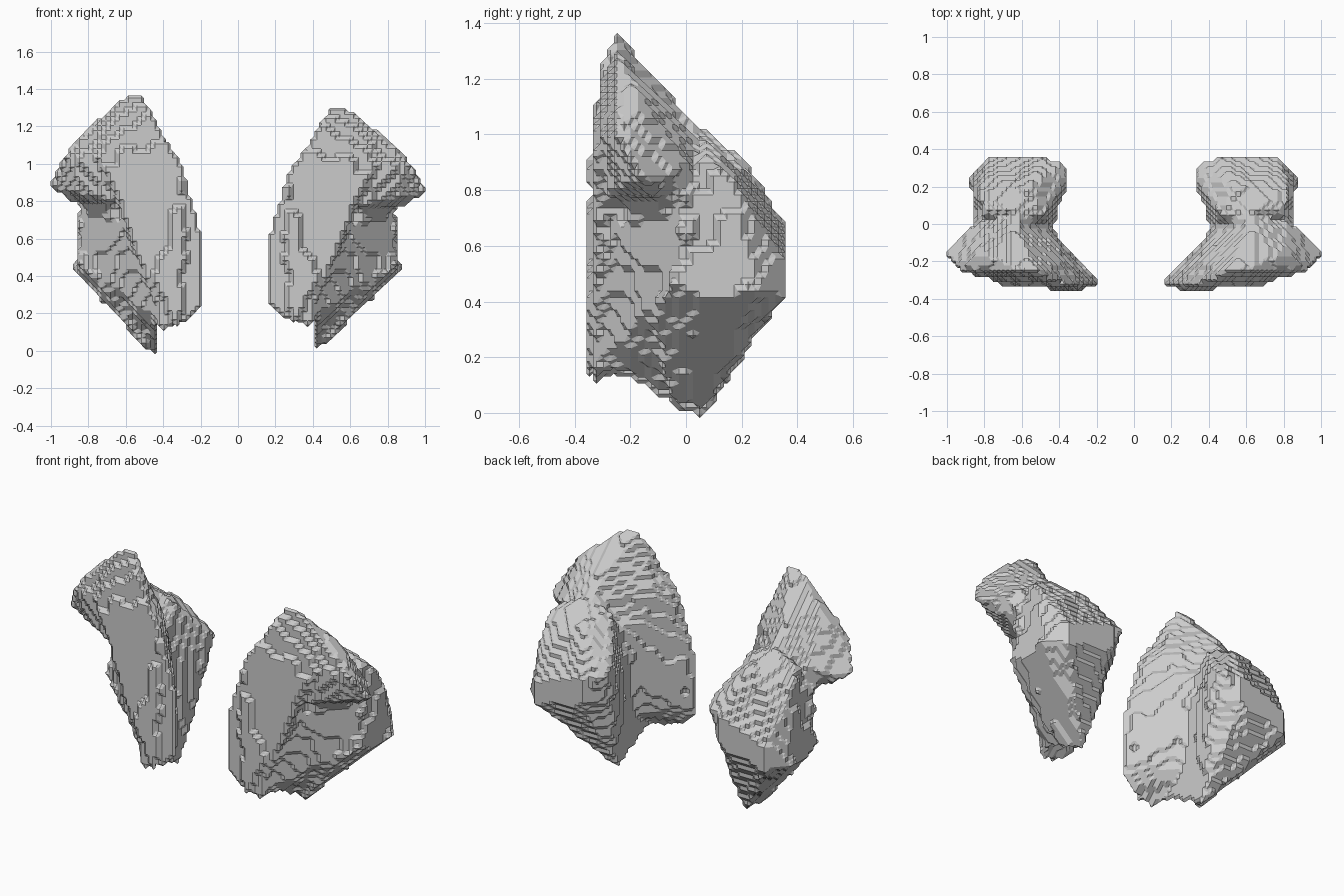
import bpy
import bmesh
import math
from itertools import product
from mathutils import Vector, noise

if "Cube" in bpy.data.objects:
    bpy.data.objects.remove(bpy.data.objects["Cube"], do_unlink=True)

CELL = 0.0247          # size of one step on the stepped surface
BLEND = 0.06           # softness of the joins between the masses

# Front blade: tall plate, steep along its lower outer edge
BLADE = [
    (.2, -.34, .16), (.3, -.35, .12), (.37, -.33, .13), (.15, -.33, .25),
    (.15, -.33, .6), (.25, -.34, .95), (.42, -.31, 1.24), (.5, -.25, 1.36),
    (.58, -.25, 1.36), (.4, -.35, .45), (.72, -.32, 1.02), (.18, -.28, .3),
    (.2, -.27, .6), (.34, -.2, 1.02), (.62, -.07, 1.17), (.43, -.08, .3),
    (.45, 0, .7), (.62, .03, 1.03),
]

# Upper outer wing of the blade
WING = [
    (.95, -.24, 1.03), (1.01, -.17, .88), (.97, -.12, .86), (.8, -.17, 1.19),
    (.72, -.31, 1.03), (.64, -.29, .8), (.7, -.05, .7), (.5, -.25, 1.34),
    (.59, -.25, 1.36), (.62, -.07, 1.17), (.62, .03, 1.03), (.82, .02, .92),
]

# Rear body: slanted back ridge tapering to a low tip
BODY = [
    (.36, .32, .69), (.32, .25, .71), (.46, .36, .66), (.78, .36, .43),
    (.87, .24, .43), (.78, .36, .54), (.46, .36, .5), (.83, .17, .88),
    (.52, .21, .92), (.66, .07, 1.01), (.8, .05, .96), (.46, .05, .95),
    (.41, .06, -.02), (.48, -.06, .02), (.86, .08, .42), (.84, -.05, .46),
    (.7, -.12, .32), (.55, .18, .2), (.43, -.06, .5),
]

# Core: fills the saddle between blade and body
CORE = [
    (.4, -.3, .15), (.44, -.2, .13), (.47, -.29, .55), (.68, -.13, .36),
    (.8, -.02, .45), (.8, .1, .6), (.68, -.2, .76), (.84, -.02, .84),
    (.62, 0, 1.05), (.64, .08, 1.), (.46, .06, .92), (.42, .05, .3),
    (.43, 0, .03),
]


def hull_planes(points):
    """Outward planes of the convex solid around the points."""
    bm = bmesh.new()
    for p in points:
        bm.verts.new(p)
    bmesh.ops.convex_hull(bm, input=bm.verts)
    middle = sum((Vector(p) for p in points), Vector()) / len(points)
    planes = []
    for face in bm.faces:
        face.normal_update()
        centre = face.calc_center_median()
        normal = face.normal.copy()
        if normal.dot(centre - middle) < 0:
            normal.negate()
        planes.append((normal, normal.dot(centre)))
    bm.free()
    return planes


SOLIDS = [hull_planes(points) for points in (BLADE, WING, BODY, CORE)]


def blend(a, b):
    """Rounded union of two distances."""
    h = max(BLEND - abs(a - b), 0) / BLEND
    return min(a, b) - h * h * BLEND / 4


def depth(p):
    """Signed distance to the blended solid, with a little roughness."""
    blade, wing, body, core = (
        max(n.dot(p) - d for n, d in planes) for planes in SOLIDS)
    front = min(blade, wing)
    joined = min(blend(front, core), blend(body, core))
    return joined + noise.noise(p * 9) * 0.01


# The six sides of a grid cell, as loops of corners
SIDES = []
for axis in range(3):
    u, v = (axis + 1) % 3, (axis + 2) % 3
    for level in (0, 1):
        loop = []
        for cu, cv in ((0, 0), (1, 0), (1, 1), (0, 1)):
            corner = [0, 0, 0]
            corner[axis], corner[u], corner[v] = level, cu, cv
            loop.append(tuple(corner))
        SIDES.append(loop if level else loop[::-1])


def cell_polygons(corners):
    """Closed loops of edge midpoints that part inside from outside corners."""
    follow = {}
    for side in SIDES:
        crossings = []
        for i in range(4):
            a, b = side[i], side[(i + 1) % 4]
            if corners[a] != corners[b]:
                key = tuple(s + t for s, t in zip(a, b))
                crossings.append((corners[b], key))
        for i, (entering, key) in enumerate(crossings):
            if entering:
                follow[key] = crossings[(i + 1) % len(crossings)][1]
    while follow:
        start, step = follow.popitem()
        loop = [start]
        while step != start:
            loop.append(step)
            step = follow.pop(step)
        yield loop


def build_lobe(name, place, material):
    """Sample the solid on a grid and skin it with chamfered steps."""
    size = [math.ceil(s / CELL) for s in (0.96, 0.84, 1.5)]
    origin = Vector((0.1, -0.42, -0.08))
    inside = {
        c: depth(origin + Vector(c) * CELL) < 0
        for c in product(*(range(n + 1) for n in size))
    }
    index, verts, faces = {}, [], []
    offsets = list(product((0, 1), repeat=3))
    for i, j, k in product(*(range(n) for n in size)):
        corners = {(a, b, c): inside[i + a, j + b, k + c] for a, b, c in offsets}
        if len(set(corners.values())) == 1:
            continue
        for loop in cell_polygons(corners):
            face = []
            for a, b, c in loop:
                key = (2 * i + a, 2 * j + b, 2 * k + c)
                if key not in index:
                    index[key] = len(verts)
                    verts.append(place(origin + Vector(key) * CELL / 2))
                face.append(index[key])
            faces.append(face)
    mesh = bpy.data.meshes.new(name)
    mesh.from_pydata(verts, [], faces)
    bm = bmesh.new()
    bm.from_mesh(mesh)
    bmesh.ops.triangulate(bm, faces=bm.faces)
    bmesh.ops.recalc_face_normals(bm, faces=bm.faces)
    bm.to_mesh(mesh)
    bm.free()
    mesh.materials.append(material)
    obj = bpy.data.objects.new(name, mesh)
    bpy.context.collection.objects.link(obj)


grey = bpy.data.materials.new("light_grey")
grey.use_nodes = True
colour = (0.6, 0.6, 0.6, 1)
grey.diffuse_color = colour
grey.node_tree.nodes["Principled BSDF"].inputs["Base Color"].default_value = colour

# Left lobe is a little shorter, right lobe a little narrower
build_lobe("left_lobe", lambda p: (p.x, p.y, 0.03 + p.z * 0.93), grey)
build_lobe("right_lobe", lambda p: (-1 + (1 - p.x) * 0.96, p.y, p.z), grey)
